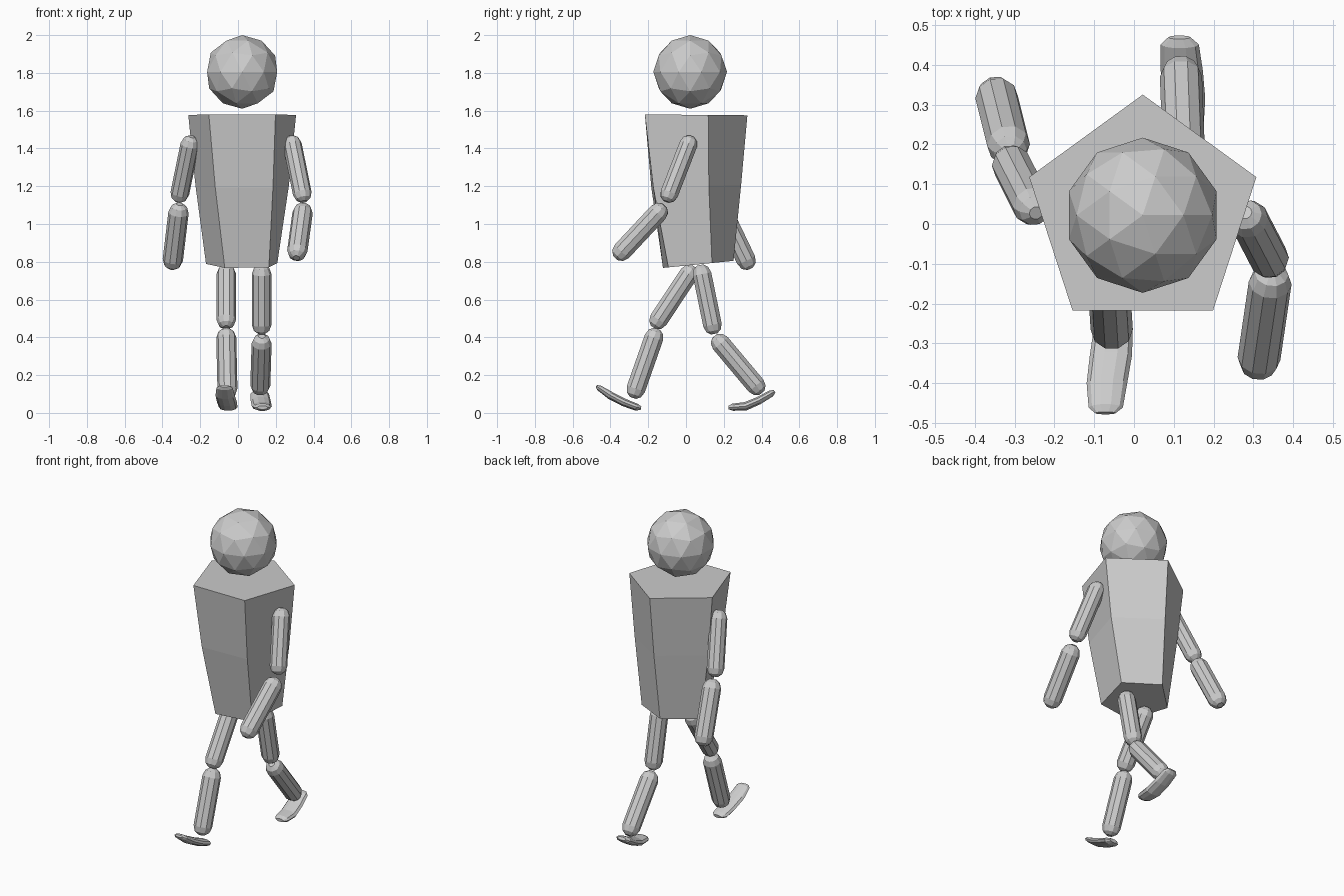
import bpy, bmesh
from math import sin, cos, pi, radians
from mathutils import Vector

if "Cube" in bpy.data.objects:
    bpy.data.objects.remove(bpy.data.objects["Cube"])


def loft(name, rings, sides, phase=0.0):
    """Skin a closed solid over rings given as (centre, u, v)."""
    bm = bmesh.new()
    loops = []
    for c, u, v in rings:
        angles = [phase + 2 * pi * i / sides for i in range(sides)]
        loops.append([bm.verts.new(c + u * cos(a) + v * sin(a)) for a in angles])
    for lo, up in zip(loops, loops[1:]):
        for i in range(sides):
            j = (i + 1) % sides
            bm.faces.new((lo[i], lo[j], up[j], up[i]))
    bm.faces.new(loops[0][::-1])
    bm.faces.new(loops[-1])
    bmesh.ops.recalc_face_normals(bm, faces=bm.faces)
    mesh = bpy.data.meshes.new(name)
    bm.to_mesh(mesh)
    bm.free()
    obj = bpy.data.objects.new(name, mesh)
    bpy.context.collection.objects.link(obj)
    return obj


def limb(name, a, b, r):
    """Faceted capsule between two end-cap centres."""
    a, b = Vector(a), Vector(b)
    axis = (b - a).normalized()
    u = (Vector((1, 0, 0)) - axis * axis.x).normalized()
    v = axis.cross(u)
    caps = [radians(d) for d in (70, 38, 0)]
    rings = [(a - axis * r * sin(t), u * r * cos(t), v * r * cos(t)) for t in caps]
    rings += [(b + axis * r * sin(t), u * r * cos(t), v * r * cos(t)) for t in caps[::-1]]
    loft(name, rings, 10)


def foot(name, sections):
    """Flattened bent pad; sections are (x, y, z, half width, half thickness)."""
    pts = [Vector(s[:3]) for s in sections]
    rings = []
    for i, s in enumerate(sections):
        t = pts[min(i + 1, len(pts) - 1)] - pts[max(i - 1, 0)]
        t.x = 0
        t.normalize()
        u = Vector((1, 0, 0))
        rings.append((pts[i], u * s[3], t.cross(u) * s[4]))
    loft(name, rings, 10)


# Head
bpy.ops.mesh.primitive_ico_sphere_add(subdivisions=2, radius=0.195, location=(0.022, 0.022, 1.805))
bpy.context.object.name = "head"

# Torso: five-sided, tapering, slightly twisted and tilted at the hips
torso = []
for x, y, z, r, twist, tilt in [(0.027, 0.053, 0.785, 0.2, 7, 0.1),
                                (0.025, 0.032, 1.2, 0.26, 2, 0.03),
                                (0.022, 0.025, 1.578, 0.3, 0, -0.008)]:
    t = radians(twist)
    u = Vector((cos(t), sin(t), tilt * sin(t))) * r
    v = Vector((-sin(t), cos(t), tilt * cos(t))) * r
    torso.append((Vector((x, y, z)), u, v))
loft("torso", torso, 5, pi / 2)

# Arms and legs
for name, a, b, r in [
    ("right_upper_arm", (0.288, 0.012, 1.42), (0.34, -0.088, 1.162), 0.05),
    ("right_forearm", (0.342, -0.148, 1.06), (0.314, -0.338, 0.857), 0.054),
    ("left_upper_arm", (-0.255, 0.045, 1.42), (-0.308, 0.15, 1.162), 0.05),
    ("left_forearm", (-0.315, 0.198, 1.06), (-0.345, 0.318, 0.81), 0.054),
    ("right_thigh", (0.125, 0.085, 0.735), (0.125, 0.14, 0.466), 0.052),
    ("right_shin", (0.125, 0.183, 0.368), (0.118, 0.37, 0.145), 0.053),
    ("left_thigh", (-0.062, 0.015, 0.735), (-0.062, -0.145, 0.493), 0.052),
    ("left_shin", (-0.062, -0.17, 0.398), (-0.056, -0.265, 0.127), 0.053),
]:
    limb(name, a, b, r)

# Feet: toe to heel
foot("left_foot", [
    (-0.072, -0.475, 0.142, 0.026, 0.006),
    (-0.071, -0.461, 0.133, 0.043, 0.016),
    (-0.068, -0.40, 0.092, 0.051, 0.022),
    (-0.058, -0.33, 0.056, 0.053, 0.022),
    (-0.052, -0.262, 0.03, 0.049, 0.020),
    (-0.050, -0.238, 0.025, 0.028, 0.010),
])
foot("right_foot", [
    (0.130, 0.225, 0.028, 0.028, 0.010),
    (0.129, 0.247, 0.030, 0.046, 0.020),
    (0.126, 0.315, 0.035, 0.053, 0.024),
    (0.120, 0.385, 0.065, 0.053, 0.022),
    (0.115, 0.451, 0.103, 0.048, 0.019),
    (0.114, 0.469, 0.114, 0.028, 0.009),
])
